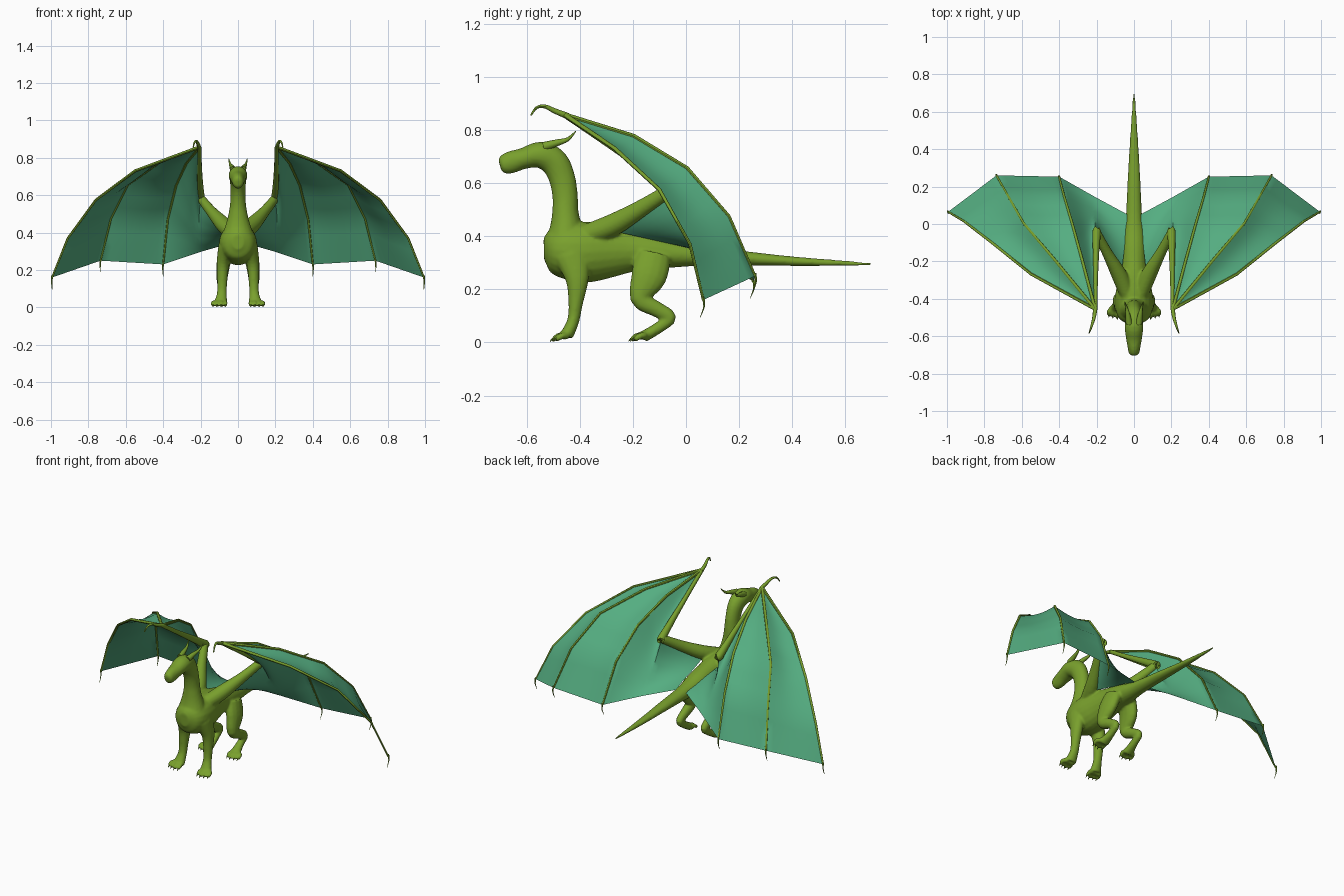
import bpy, bmesh, math
from mathutils import Vector

if "Cube" in bpy.data.objects:
    bpy.data.objects.remove(bpy.data.objects["Cube"])


def material(name, rgb):
    m = bpy.data.materials.new(name)
    m.diffuse_color = (*rgb, 1)
    m.use_nodes = True
    m.node_tree.nodes["Principled BSDF"].inputs["Base Color"].default_value = m.diffuse_color
    return m


GREEN = material("hide_green", (0.19, 0.35, 0.026))
TEAL = material("membrane_teal", (0.09, 0.42, 0.22))


def catmull(pts, steps):
    """Smooth a list of (x, y, z, width, height) stations."""
    out = []
    for i in range(len(pts) - 1):
        p0, p1 = pts[max(i - 1, 0)], pts[i]
        p2, p3 = pts[i + 1], pts[min(i + 2, len(pts) - 1)]
        for k in range(steps):
            t = k / steps
            out.append([0.5 * (2 * b + (c - a) * t + (2 * a - 5 * b + 4 * c - d) * t * t
                               + (3 * b - a - 3 * c + d) * t ** 3)
                        for a, b, c, d in zip(p0, p1, p2, p3)])
    return out + [list(pts[-1])]


def tube(bm, pts, sides=14, steps=4, sx=1):
    """Loft elliptical rings along a path."""
    st = catmull(pts, steps) if steps > 1 else pts
    pos = [Vector((p[0] * sx, p[1], p[2])) for p in st]
    rings = []
    for i, p in enumerate(st):
        t = (pos[min(i + 1, len(pos) - 1)] - pos[max(i - 1, 0)]).normalized()
        side = Vector((1, 0, 0))
        side = (side - t * side.dot(t)).normalized()
        up = side.cross(t)
        ring = []
        for k in range(sides):
            a = 2 * math.pi * k / sides
            v = pos[i] + side * math.cos(a) * max(p[3], .001) + up * math.sin(a) * max(p[4], .001)
            v.z = max(v.z, 0)
            ring.append(bm.verts.new(v))
        rings.append(ring)
    for a, b in zip(rings, rings[1:]):
        for k in range(sides):
            bm.faces.new((a[k], a[(k + 1) % sides], b[(k + 1) % sides], b[k]))
    bm.faces.new(rings[0])
    bm.faces.new(rings[-1])


def finish(name, bm, mat, mirror=False):
    bmesh.ops.recalc_face_normals(bm, faces=bm.faces)
    me = bpy.data.meshes.new(name)
    bm.to_mesh(me)
    bm.free()
    ob = bpy.data.objects.new(name, me)
    bpy.context.collection.objects.link(ob)
    me.materials.append(mat)
    bpy.ops.object.select_all(action='DESELECT')
    ob.select_set(True)
    bpy.context.view_layer.objects.active = ob
    bpy.ops.object.shade_smooth_by_angle(angle=math.radians(45))
    if mirror:
        ob.modifiers.new("mirror", 'MIRROR').use_clip = False
    return ob


def rod(pts, r0, r1):
    """Give a path of points a tapering round radius."""
    n = len(pts) - 1
    return [(*p, r0 + (r1 - r0) * i / n, r0 + (r1 - r0) * i / n) for i, p in enumerate(pts)]


# body: torso, tail, neck, head, legs and upper arms blended into one skin
bm = bmesh.new()
torso = [(-.535, .35, .03, .04), (-.51, .35, .075, .08), (-.46, .345, .098, .103),
         (-.38, .34, .10, .115), (-.28, .345, .082, .10), (-.2, .345, .07, .08),
         (-.12, .34, .066, .066), (-.04, .332, .056, .05), (.05, .326, .043, .038),
         (.22, .317, .035, .027), (.4, .306, .025, .018), (.6, .298, .012, .01),
         (.70, .295, .005, .005)]
tube(bm, [(0, *p) for p in torso], sides=20)
neck = [(-.455, .36, .095, .08), (-.452, .43, .07, .062), (-.454, .49, .053, .05),
        (-.455, .55, .043, .048), (-.467, .62, .04, .05), (-.497, .68, .044, .053),
        (-.55, .706, .05, .05), (-.61, .693, .043, .04), (-.66, .678, .034, .042),
        (-.69, .668, .028, .034), (-.70, .665, .015, .02)]
tube(bm, [(0, *p) for p in neck], sides=18)

front_leg = [(.065, -.43, .33, .04, .07), (.08, -.41, .24, .034, .045),
             (.084, -.415, .15, .028, .028), (.086, -.425, .08, .026, .023),
             (.092, -.45, .025, .036, .026)]
hind_leg = [(.05, -.12, .33, .04, .065), (.075, -.14, .25, .038, .068),
            (.085, -.172, .165, .031, .038), (.085, -.11, .125, .026, .03),
            (.085, -.062, .094, .022, .026), (.085, -.1, .058, .022, .022),
            (.09, -.16, .022, .034, .022)]
arm = [(.03, -.39, .40, .04, .04), (.075, -.28, .44, .043, .043),
       (.14, -.16, .51, .029, .032), (.2, -.045, .585, .023, .025)]
for sx in (1, -1):
    for limb in (front_leg, hind_leg, arm):
        tube(bm, limb, sx=sx)
    for y in (-.45, -.155):                      # toes
        for x in (.067, .09, .113, .134):
            tip = y - .052 + abs(x - .09) * .3
            tube(bm, rod([(.09 + (x - .09) * .6, y, .025), (x, tip + .02, .024),
                          (x, tip, .008)], .016, .009), sides=8, sx=sx)
body = finish("body", bm, GREEN)
remesh = body.modifiers.new("blend", 'REMESH')
remesh.mode = 'VOXEL'
remesh.voxel_size = .0065
remesh.use_smooth_shade = True
smooth = body.modifiers.new("soften", 'SMOOTH')
smooth.factor, smooth.iterations = .5, 5

# horns
bm = bmesh.new()
tube(bm, rod([(.026, -.535, .737), (.033, -.485, .752), (.041, -.445, .765),
              (.05, -.415, .795)], .018, .002), sides=8)
finish("horns", bm, GREEN, True)

# toe claws
bm = bmesh.new()
for y in (-.498, -.203):
    for x in (.067, .09, .113, .134):
        y1 = y + abs(x - .09) * .3
        tube(bm, rod([(x, y1 + .01, .016), (x, y1 - .005, .013), (x, y1 - .014, .003)],
                     .008, .001), sides=6, steps=2)
finish("toe_claws", bm, GREEN, True)

# wing rails: three fingers, then the elbow line and the body line
WRIST = (.207, -.456, .857)
ELBOW = (.2, -.045, .585)
fingers = [
    [WRIST, (.55, -.268, .73), (.76, -.10, .575), (.91, .015, .37), (.994, .065, .16)],
    [WRIST, (.42, -.196, .777), (.59, .004, .657), (.68, .162, .475), (.735, .26, .25)],
    [WRIST, (.275, -.198, .773), (.33, .002, .653), (.375, .155, .47), (.40, .253, .23)]]
elbow_line = [ELBOW, (.208, -.01, .49), (.21, .035, .41), (.205, .085, .345), (.2, .14, .297)]
body_line = [(.075, -.30, .425), (.06, -.21, .405), (.05, -.12, .385), (.045, -.03, .365),
             (.033, .05, .345)]

# wing membrane: ruled panels between neighbouring rails with a slight sag
bm = bmesh.new()
SEG, ACROSS = 3, 8


def rail_point(rail, j):
    i = min(j // SEG, len(rail) - 2)
    return Vector(rail[i]).lerp(Vector(rail[i + 1]), j / SEG - i)


rails = fingers + [elbow_line, body_line]
rows = 4 * SEG
for n, (a, b) in enumerate(zip(rails, rails[1:])):
    grid = []
    for j in range(rows + 1):
        line = []
        for k in range(ACROSS + 1):
            u = k / ACROSS
            p = rail_point(a, j).lerp(rail_point(b, j), u)
            inward = (Vector((.25, -.25, .2)) - p).normalized()
            if n < 3:
                p += inward * .018 * math.sin(math.pi * u) * math.sin(math.pi * j / rows)
            line.append(bm.verts.new(p))
        grid.append(line)
    for r, s in zip(grid, grid[1:]):
        for k in range(ACROSS):
            bm.faces.new((r[k], r[k + 1], s[k + 1], s[k]))
bmesh.ops.remove_doubles(bm, verts=bm.verts, dist=.0005)
bmesh.ops.dissolve_degenerate(bm, edges=bm.edges, dist=.0001)
finish("wing_membrane", bm, TEAL, True)

# wing finger bones with a curved claw beyond each tip
bm = bmesh.new()
for f in fingers:
    tube(bm, rod(f, .009, .005), sides=8, steps=1)
    x, y, z = f[-1]
    tube(bm, rod([(x, y, z + .01), (x + .002, y + .003, z - .025), (x, y - .012, z - .065)],
                 .006, .001), sides=6)
finish("wing_fingers", bm, GREEN, True)

# wing forearm and hooked thumb
bm = bmesh.new()
tube(bm, [(.197, -.035, .578, .02, .022), (*ELBOW, .023, .025), (.203, -.15, .655, .017, .02),
          (.205, -.30, .753, .012, .014), (*WRIST, .011, .012)], sides=10)
tube(bm, rod([(.206, -.445, .852), (.213, -.495, .872), (.222, -.53, .888), (.232, -.562, .884),
              (.24, -.584, .855)], .012, .003), sides=8)
finish("wing_forearm", bm, GREEN, True)
